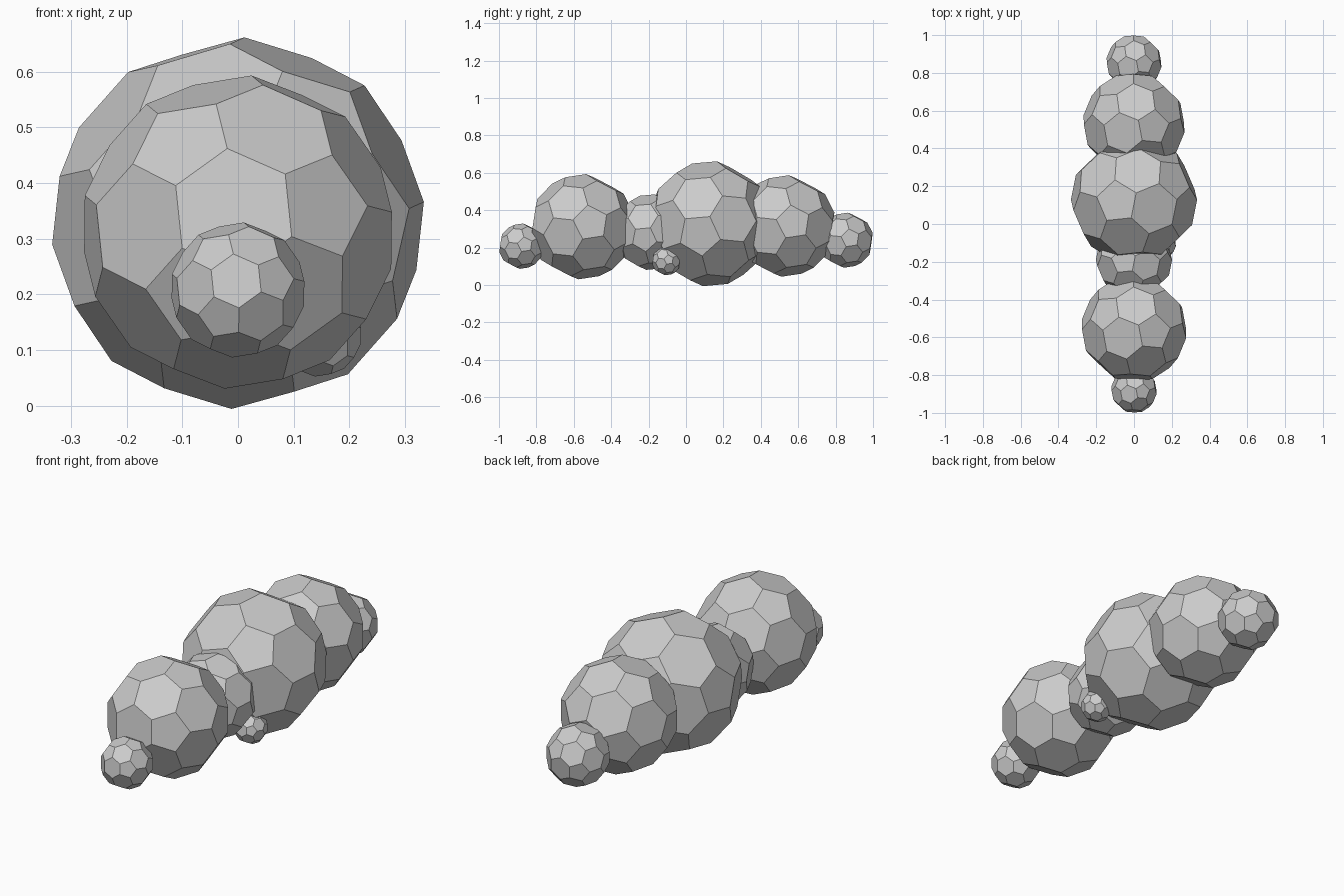
import bpy, bmesh
from math import sqrt
from mathutils import Vector, Matrix

if "Cube" in bpy.data.objects:
    bpy.data.objects.remove(bpy.data.objects["Cube"])

PHI = (1 + sqrt(5)) / 2


def frame(a, b):
    """Orthonormal frame whose first axis is a and whose second leans to b."""
    x = Vector(a).normalized()
    y = (Vector(b) - x * x.dot(Vector(b))).normalized()
    return Matrix((x, y, x.cross(y))).transposed()


def ball(name, centre, radius, hexagon, pentagon):
    """Truncated icosahedron with a hexagon and a pentagon facing given ways."""
    turn = frame(hexagon, pentagon) @ frame((1, 1, 1), (0, 1, PHI)).transposed()
    points = set()
    for a, b, c in ((0, 1, 3 * PHI), (1, 2 + PHI, 2 * PHI), (2, 1 + 2 * PHI, PHI)):
        for sx in (-1, 1):
            for sy in (-1, 1):
                for sz in (-1, 1):
                    x, y, z = a * sx, b * sy, c * sz
                    points |= {(x, y, z), (y, z, x), (z, x, y)}
    bm = bmesh.new()
    for p in sorted(points):
        bm.verts.new(Vector(centre) + turn @ Vector(p).normalized() * radius)
    bmesh.ops.convex_hull(bm, input=bm.verts[:])
    bmesh.ops.dissolve_limit(bm, angle_limit=0.1, verts=bm.verts[:], edges=bm.edges[:])
    bmesh.ops.recalc_face_normals(bm, faces=bm.faces[:])
    mesh = bpy.data.meshes.new(name)
    bm.to_mesh(mesh)
    bm.free()
    bpy.context.collection.objects.link(bpy.data.objects.new(name, mesh))


# directions of one hexagon and a neighbouring pentagon
LEAN_LEFT = ((-0.03, -0.99, 0.146), (-0.37, -0.717, 0.59))
LEAN_RIGHT = ((0.05, -0.98, 0.18), (0.42, -0.72, 0.55))

# chain of balls from front to back
ball("front_tip_ball", (0, -0.88, 0.208), 0.122, *LEAN_LEFT)
ball("front_ball", (0, -0.555, 0.312), 0.283, *LEAN_LEFT)
ball("neck_ball", (0, -0.19, 0.283), 0.203, *LEAN_RIGHT)
ball("middle_ball", (0, 0.128, 0.328), 0.336, *LEAN_RIGHT)
ball("rear_ball", (0, 0.53, 0.316), 0.273, *LEAN_LEFT)
ball("rear_tip_ball", (0, 0.855, 0.24), 0.148, *LEAN_LEFT)

# small ball on the right side
ball("side_ball", (0.145, -0.105, 0.13), 0.078, *LEAN_LEFT)
